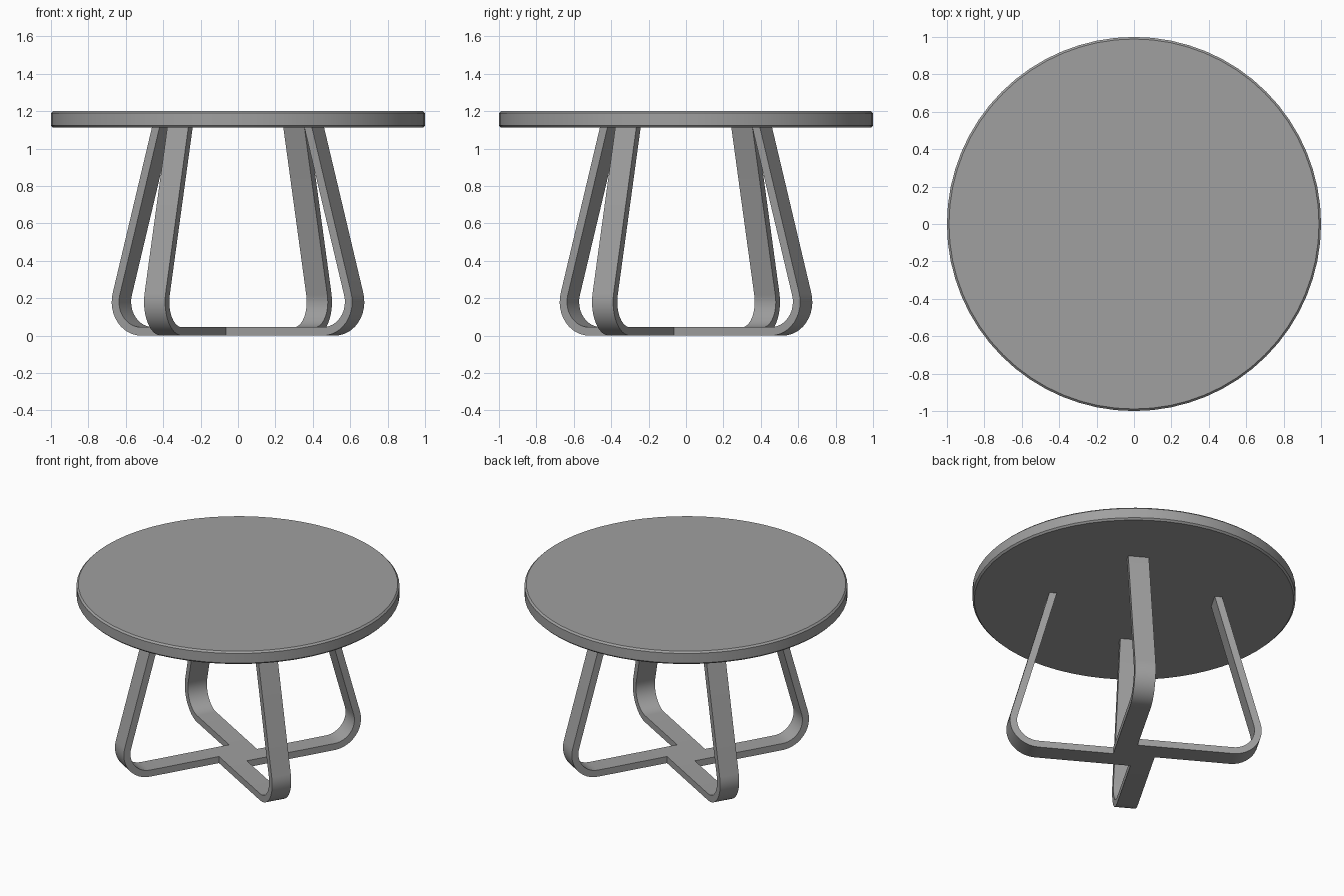
import bpy
import bmesh
from math import radians, sin, cos, tan, pi

cube = bpy.data.objects.get("Cube")
if cube:
    bpy.data.objects.remove(cube, do_unlink=True)

grey = bpy.data.materials.new("plain_grey")
grey.use_nodes = True
grey.diffuse_color = (0.35, 0.35, 0.35, 1)
grey.node_tree.nodes["Principled BSDF"].inputs["Base Color"].default_value = (0.35, 0.35, 0.35, 1)

TOP_LOW, TOP_HIGH = 1.112, 1.2
BAND_WIDTH, BAND_THICK = 0.13, 0.045
BEND_X, BEND_RADIUS = 0.60, 0.18
LEAN = radians(15.3)


def add_object(name, bm):
    bmesh.ops.recalc_face_normals(bm, faces=bm.faces)
    mesh = bpy.data.meshes.new(name)
    bm.to_mesh(mesh)
    bm.free()
    mesh.materials.append(grey)
    obj = bpy.data.objects.new(name, mesh)
    bpy.context.collection.objects.link(obj)
    bpy.ops.object.select_all(action="DESELECT")
    obj.select_set(True)
    bpy.context.view_layer.objects.active = obj
    bpy.ops.object.shade_smooth_by_angle(angle=radians(30))
    return obj


def band_line(radius):
    """Side line of a leg: floor bar, rounded bend, inward-leaning upright."""
    line = [(0, BEND_RADIUS - radius)]
    steps = 12
    for i in range(steps + 1):
        a = -pi / 2 + (pi / 2 + LEAN) * i / steps
        line.append((BEND_X + radius * cos(a), BEND_RADIUS + radius * sin(a)))
    x, z = line[-1]
    end_z = TOP_LOW + 0.004
    line.append((x - (end_z - z) * tan(LEAN), end_z))
    return line


def make_leg(name, angle):
    bm = bmesh.new()
    outer = band_line(BEND_RADIUS)
    inner = band_line(BEND_RADIUS - BAND_THICK)
    rings = []
    for (xo, zo), (xi, zi) in zip(outer, inner):
        corners = [(xo, 0, zo), (xi, 0, zi), (xi, -BAND_WIDTH, zi), (xo, -BAND_WIDTH, zo)]
        rings.append([bm.verts.new(c) for c in corners])
    for r, s in zip(rings, rings[1:]):
        for i in range(4):
            j = (i + 1) % 4
            bm.faces.new((r[i], r[j], s[j], s[i]))
    bm.faces.new(rings[0])
    bm.faces.new(rings[-1])
    leg = add_object(name, bm)
    leg.rotation_euler.z = angle


# Round top with a small chamfer on both rims
bm = bmesh.new()
bmesh.ops.create_cone(bm, cap_ends=True, segments=64, radius1=1, radius2=1,
                      depth=TOP_HIGH - TOP_LOW)
rims = [e for e in bm.edges if abs(e.verts[0].co.z - e.verts[1].co.z) < 0.001]
bmesh.ops.bevel(bm, geom=rims, offset=0.011, segments=1, affect="EDGES")
table_top = add_object("table_top", bm)
table_top.location.z = (TOP_LOW + TOP_HIGH) / 2

# Four bent legs, set side by side in a pinwheel where they meet on the floor
for k, name in enumerate(("front_right", "back_right", "back_left", "front_left")):
    make_leg("leg_" + ("front_left", "back_left", "back_right", "front_right")[k],
             radians(-30 + 90 * k))
